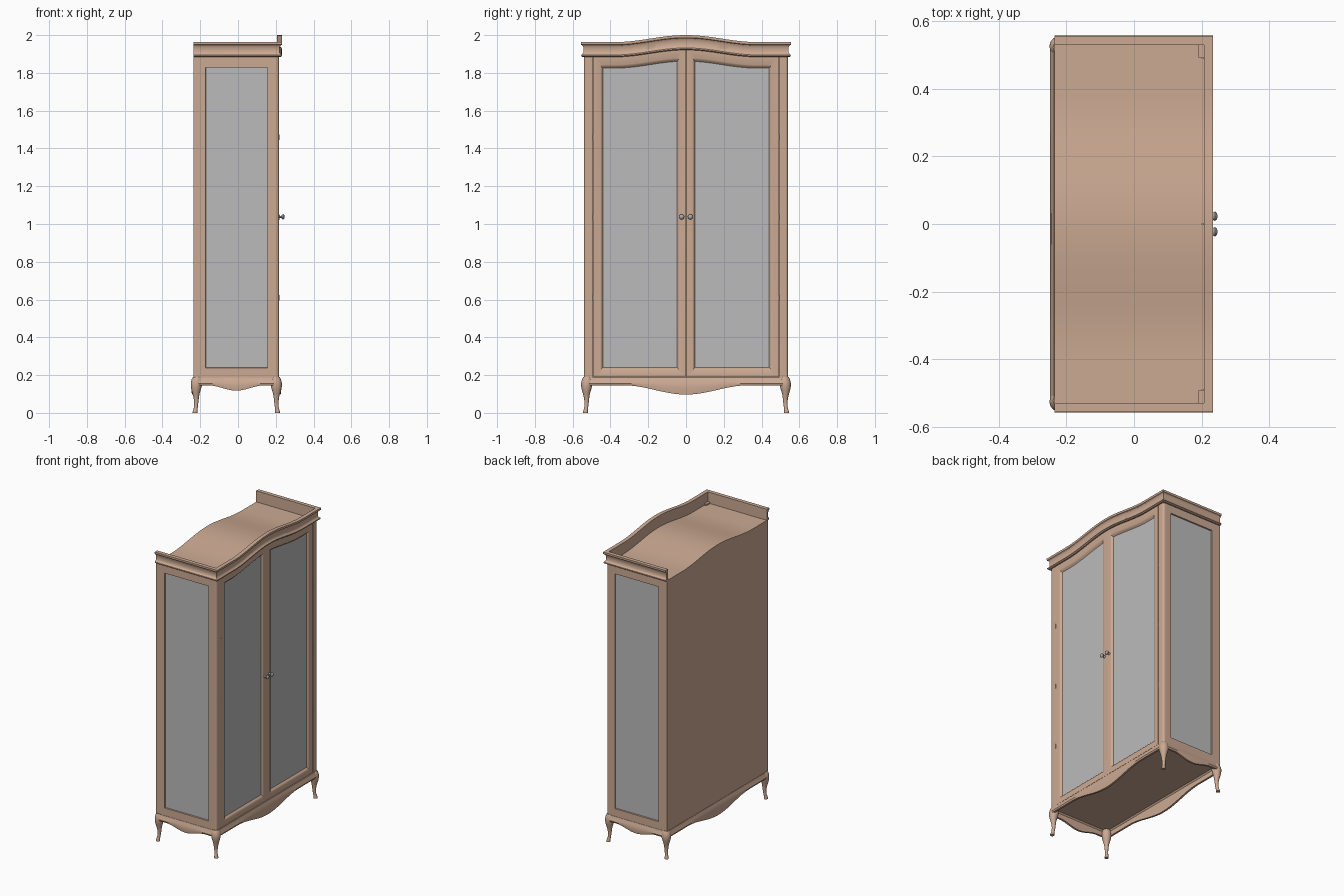
import bpy, bmesh, math
from mathutils import Matrix, Vector

cube = bpy.data.objects.get("Cube")
if cube:
    bpy.data.objects.remove(cube, do_unlink=True)

BACK, FRONT, SIDE = -0.235, 0.217, 0.54    # carcass limits
BASE, TOP = 0.187, 1.888


def material(name, rgb, rough=0.5):
    m = bpy.data.materials.new(name)
    m.use_nodes = True
    m.diffuse_color = (*rgb, 1)
    m.node_tree.nodes["Principled BSDF"].inputs["Base Color"].default_value = (*rgb, 1)
    return m


wood = material("pale wood", (0.60, 0.40, 0.29))
glass = material("grey glass", (0.50, 0.50, 0.50))
metal = material("knob metal", (0.40, 0.40, 0.40))


def finish(name, bm, mats, angle=35):
    bmesh.ops.recalc_face_normals(bm, faces=bm.faces)
    mesh = bpy.data.meshes.new(name)
    bm.to_mesh(mesh)
    bm.free()
    ob = bpy.data.objects.new(name, mesh)
    bpy.context.collection.objects.link(ob)
    for m in mats:
        mesh.materials.append(m)
    bpy.ops.object.select_all(action='DESELECT')
    ob.select_set(True)
    bpy.context.view_layer.objects.active = ob
    bpy.ops.object.shade_smooth_by_angle(angle=math.radians(angle))
    return ob


def bump(t, half):
    """Smooth hump, 1 in the middle and 0 beyond the half width."""
    return 0.5 + 0.5 * math.cos(math.pi * min(abs(t) / half, 1))


def crest(y):
    return 0.037 * bump(y, 0.38)


def loft(name, rings, mats, closed=False, angle=35):
    """Skin a list of equal closed rings, capping the ends unless closed."""
    bm = bmesh.new()
    vr = [[bm.verts.new(p) for p in r] for r in rings]
    n = len(vr[0])
    pairs = list(zip(vr, vr[1:])) + ([(vr[-1], vr[0])] if closed else [])
    for a, b in pairs:
        for i in range(n):
            j = (i + 1) % n
            bm.faces.new((a[i], a[j], b[j], b[i]))
    if not closed:
        bm.faces.new(vr[0])
        bm.faces.new(vr[-1])
    return finish(name, bm, mats, angle)


def span(a, b, n):
    return [a + (b - a) * i / n for i in range(n + 1)]


# Carcass with the wavy top board
loft("carcass", [[(BACK, y, BASE), (0.2, y, BASE), (0.2, y, TOP + crest(y)), (BACK, y, TOP + crest(y))]
                 for y in span(-0.53, 0.53, 48)], [wood])


def glazed_panel(name, place, outer, inner, rise, steps, thick, n=24):
    """Frame stepping from outer rectangle in to a recessed pane; rise(u) lifts the top."""
    bm = bmesh.new()
    loops = []
    for t, depth in [(0, thick), (0, 0)] + steps:
        u0, u1, z0, z1 = [a + (b - a) * t for a, b in zip(outer, inner)]
        us = span(u0, u1, n)
        low = [bm.verts.new(place(u, z0, depth)) for u in us]
        high = [bm.verts.new(place(u, z1 + rise(u), depth)) for u in us]
        loops.append((low, high))
    rings = [low + high[::-1] for low, high in loops]
    for a, b in zip(rings, rings[1:]):
        for i in range(len(a)):
            j = (i + 1) % len(a)
            bm.faces.new((a[i], a[j], b[j], b[i]))
    for (low, high), mat in ((loops[0], 0), (loops[-1], 1)):
        for i in range(n):
            f = bm.faces.new((low[i], low[i + 1], high[i + 1], high[i]))
            f.material_index = mat
    return finish(name, bm, [wood, glass], 30)


def knob(name, y):
    # Turned profile along x: stem then mushroom head
    profile = [(0, 0.009), (0.004, 0.006), (0.012, 0.005), (0.016, 0.011),
               (0.022, 0.014), (0.027, 0.011), (0.030, 0.003)]
    rings = [[(FRONT + x, y + r * math.cos(a), 1.038 + r * math.sin(a))
              for a in span(0, math.tau, 16)[:-1]] for x, r in profile]
    loft(name, rings, [metal], angle=50)


def hinge(name, y, z):
    bm = bmesh.new()
    bmesh.ops.create_cone(bm, cap_ends=True, segments=10, radius1=0.003, radius2=0.003, depth=0.03,
                          matrix=Matrix.Translation((FRONT - 0.001, y, z)))
    finish(name, bm, [metal])


LEG = [(0.189, 0.004, 0.022), (0.178, 0.010, 0.027), (0.160, 0.015, 0.030), (0.140, 0.015, 0.029),
       (0.120, 0.011, 0.024), (0.100, 0.005, 0.018), (0.080, 0.000, 0.014), (0.055, -0.003, 0.011),
       (0.030, -0.002, 0.010), (0.015, 0.002, 0.011), (0.006, 0.005, 0.013), (0, 0.005, 0.013)]


def leg(name, cx, cy):
    # Cabriole leg: height, overhang past the carcass corner, radius
    sx, sy = math.copysign(1, cx), math.copysign(1, cy)
    rings = []
    for z, out, r in LEG:
        x, y = cx + sx * (out - r), cy + sy * (out - r)
        rings.append([(x + r * math.cos(a), y + r * math.sin(a), z)
                      for a in span(0, math.tau, 16)[:-1]])
    loft(name, rings, [wood], angle=50)


for s, side in ((1, "left"), (-1, "right")):
    # Doors on the glazed face, with curved top rails
    glazed_panel(f"{side}_door", lambda u, z, d: (FRONT - d, s * u, z),
                 (0.0015, 0.490, 0.190, 1.887), (0.047, 0.440, 0.240, 1.825), crest,
                 [(0.72, 0), (0.84, 0.003), (0.94, 0.010), (1, 0.013)], 0.02)
    # Glazed end panels
    glazed_panel(f"{side}_end_panel", lambda u, z, d: (u, s * (SIDE - d), z),
                 (BACK, 0.192, BASE, TOP), (-0.17, 0.155, 0.240, 1.828), lambda u: 0,
                 [(0.97, 0), (1, 0.008)], 0.02, 1)
    # Rounded corner posts
    arc = [(FRONT - 0.014 + 0.014 * math.sin(a), s * (SIDE - 0.014 + 0.014 * math.cos(a)))
           for a in span(0, math.pi / 2, 6)]
    outline = [(0.19, s * 0.493), (0.19, s * SIDE)] + arc + [(FRONT, s * 0.493)]
    loft(f"{side}_post", [[(x, y, z) for x, y in outline] for z in (BASE, TOP + 0.01)], [wood])
    knob(f"{side}_knob", s * 0.023)
    for i, z in enumerate((0.61, 1.035, 1.46)):
        hinge(f"{side}_hinge_{i + 1}", s * 0.4915, z)
    leg(f"{side}_front_leg", FRONT, s * SIDE)
    leg(f"{side}_back_leg", BACK, s * SIDE)

# Cornice: moulding swept round three sides, mitred at the corners, rising in the middle
CORNICE = [(-0.010, 1.884), (0.008, 1.884), (0.015, 1.889), (0.014, 1.895), (0.007, 1.901),
           (0.003, 1.908), (0.003, 1.936), (0.008, 1.945), (0.015, 1.949), (0.017, 1.955),
           (0.016, 1.963), (-0.010, 1.963)]
path = [(BACK, -SIDE, 0, -1)]
path += [(FRONT, y, 1, round(y / SIDE) if abs(y) == SIDE else 0) for y in span(-SIDE, SIDE, 48)]
path += [(BACK, SIDE, 0, 1)]
loft("cornice", [[(x + dx * o, y + dy * o, z + crest(y)) for o, z in CORNICE]
                 for x, y, dx, dy in path], [wood], angle=30)


# Scalloped, bulging aprons between the legs
def apron(name, place, half, drop, width):
    rings = []
    for t in span(-half, half, 32):
        low = 0.146 - drop * bump(t, width)
        mid = 0.5 * (low + 0.165)
        section = [(-0.012, BASE), (0.002, BASE), (0.004, 0.178), (0.009, 0.167), (0.013, mid),
                   (0.009, low), (-0.004, low), (-0.004, 0.178)]
        rings.append([place(t, o, z) for o, z in section])
    loft(name, rings, [wood])


MID = (BACK + FRONT) / 2
apron("front_apron", lambda t, o, z: (FRONT + o, t, z), 0.52, 0.049, 0.33)
apron("back_apron", lambda t, o, z: (BACK - o, t, z), 0.52, 0.049, 0.33)
apron("left_apron", lambda t, o, z: (MID + t, SIDE + o, z), 0.205, 0.028, 0.15)
apron("right_apron", lambda t, o, z: (MID + t, -SIDE - o, z), 0.205, 0.028, 0.15)
